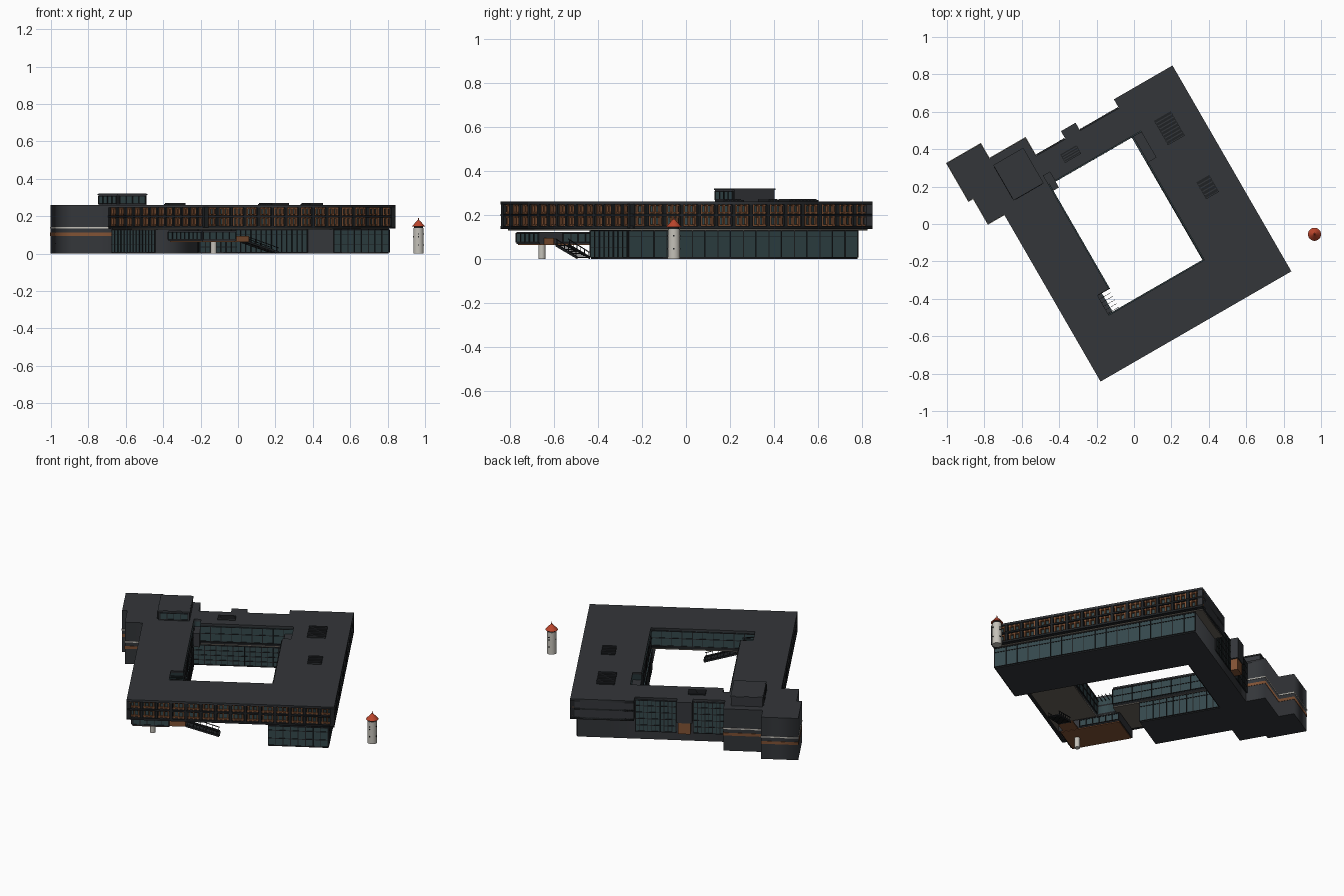
import bpy, bmesh
from math import radians, hypot, atan2
from mathutils import Matrix

if "Cube" in bpy.data.objects:
    bpy.data.objects.remove(bpy.data.objects["Cube"])

ROT = radians(30)  # building sits turned on its site; parts use local u, v


def mat(name, r, g, b):
    m = bpy.data.materials.new(name)
    m.diffuse_color = (r, g, b, 1)
    m.use_nodes = True
    m.node_tree.nodes["Principled BSDF"].inputs["Base Color"].default_value = m.diffuse_color
    return m


DARK = mat("dark_cladding", .034, .037, .042)
BLACK = mat("dark_frame", .014, .016, .018)
GLASS = mat("teal_glass", .035, .065, .072)
WOOD = mat("orange_wood", .22, .085, .035)
PALE = mat("pale_concrete", .55, .53, .48)
SOFF = mat("soffit_panel", .14, .125, .105)
RED = mat("red_roof", .5, .06, .025)


def boxes(name, items, m, shear=0):
    """items: (u0, u1, v0, v1, z0, z1); shear lowers the +u end"""
    bm = bmesh.new()
    for a, b, c, d, e, f in items:
        M = Matrix.Translation(((a+b)/2, (c+d)/2, (e+f)/2)) @ Matrix.Diagonal((b-a, d-c, f-e, 1))
        for v in bmesh.ops.create_cube(bm, size=1, matrix=M)["verts"]:
            if v.co.x > (a+b)/2:
                v.co.z -= shear
    me = bpy.data.meshes.new(name)
    bm.to_mesh(me)
    bm.free()
    o = bpy.data.objects.new(name, me)
    o.rotation_euler.z = ROT
    me.materials.append(m)
    bpy.context.collection.objects.link(o)
    return o


def prism(name, loops, z0, z1, m):
    """flat outline with holes, extruded"""
    cu = bpy.data.curves.new(name, 'CURVE')
    cu.dimensions, cu.fill_mode, cu.extrude = '2D', 'BOTH', (z1-z0)/2
    for pts in loops:
        s = cu.splines.new('POLY')
        s.points.add(len(pts)-1)
        for p, q in zip(s.points, pts):
            p.co = (q[0], q[1], 0, 1)
        s.use_cyclic_u = True
    o = bpy.data.objects.new(name, cu)
    o.location.z, o.rotation_euler.z = (z0+z1)/2, ROT
    cu.materials.append(m)
    bpy.context.collection.objects.link(o)
    bpy.ops.object.select_all(action='DESELECT')
    o.select_set(True)
    bpy.context.view_layer.objects.active = o
    bpy.ops.object.convert(target='MESH')


def strip(axis, pos, out, a, b, z0, z1):
    """box lying on the wall u=pos or v=pos, out = signed depth"""
    p, q = sorted((pos, pos+out))
    return (p, q, a, b, z0, z1) if axis == 'u' else (a, b, p, q, z0, z1)


def curtain(name, axis, pos, s, a0, a1, z0, z1, n, rails=()):
    """glass pane with mullions and rails"""
    boxes(name+"_glass", [strip(axis, pos, .003*s, a0, a1, z0, z1)], GLASS)
    w = (a1-a0)/n
    it = [strip(axis, pos, .007*s, a0+i*w-.002, a0+i*w+.002, z0, z1) for i in range(n+1)]
    it += [strip(axis, pos, .006*s, a0, a1, z-.002, z+.002) for z in (z0+.002, *rails, z1-.002)]
    boxes(name+"_mullions", it, BLACK)


def facade(name, axis, pos, s, a0, a1, n):
    """deep two storey window grid with posts and wooden reveals"""
    w = (a1-a0)/n
    posts, wood = [], []
    for i in range(n+1):
        c = min(max(a0+i*w, a0+.008), a1-.008)
        posts.append(strip(axis, pos, .024*s, c-.008, c+.008, .14, .25))
        if i < n:
            for k in (.013, w/2-.004, w-.021):
                wood.append(strip(axis, pos, .016*s, a0+i*w+k, a0+i*w+k+.008, .148, .247))
    for z in (.150, .187, .206, .239):
        wood.append(strip(axis, pos, .013*s, a0, a1, z, z+.006))
    boxes(name+"_posts", posts, BLACK)
    boxes(name+"_window_frames", wood, WOOD)


# outlines
court = [(-.36, -.355), (.23, -.355), (.23, .25), (.28, .25), (.28, .412), (-.25, .412), (-.25, .465),
         (-.29, .465), (-.29, -.233), (-.36, -.233)]
tower_blocks = [(-.272, .577), (-.272, .69), (-.495, .69), (-.495, .782), (-.705, .782), (-.705, .548),
                (-.676, .548), (-.676, .39)]
front = [(-.576, -.64), (.602, -.64), (.602, .631), (.24, .631), (.24, .577)]
roof = front + tower_blocks + [(-.576, .39)]
deck = front + [(-.3, .577), (-.3, .39), (-.576, .39)]
core = [(-.551, -.615), (.577, -.615), (.577, .62), (.245, .62), (.245, .577), (-.3, .577), (-.3, .39),
        (-.551, .39)]
lower = [(.227, -.63), (.565, -.63), (.565, .574), (-.55, .574), (-.55, -.07), (-.29, -.07),
         (-.29, .412), (.227, .412)]

# main volumes
prism("roof_slab", [roof, court], .247, .26, DARK)
prism("middle_floor_edge", [deck, court], .194, .204, BLACK)
prism("upper_floor_deck", [deck, court], .135, .148, BLACK)
prism("soffit", [core, court], .129, .135, SOFF)
prism("upper_glass_core", [core, court], .148, .247, GLASS)
prism("ground_floor", [lower], 0, .130, DARK)
prism("rear_blocks", [tower_blocks + [(-.30, .39)]], 0, .247, DARK)
boxes("rear_end_wall", [(.24, .602, .6, .631, .135, .247), (.24, .27, .577, .6, .135, .247)], DARK)


# bands around the rear blocks
def grow(d):
    return [(-.272+d, .577), (-.272+d, .69+d), (-.495+d, .69+d), (-.495+d, .782+d), (-.705-d, .782+d),
            (-.705-d, .548-d), (-.676-d, .548-d), (-.676-d, .39-d), (-.30, .39-d)]


prism("pale_band", [grow(.003)], .135, .142, PALE)
prism("orange_band", [grow(.002)], .095, .112, WOOD)

# upper facades
facade("front", 'v', -.615, -1, -.576, .602, 14)
facade("right", 'u', .577, 1, -.64, .631, 14)
facade("left", 'u', -.551, -1, -.64, .39, 12)

# ground floor glazing
curtain("right_lower", 'u', .565, 1, -.63, .574, .005, .128, 18, (.1,))
curtain("front_lower", 'v', -.63, -1, .227, .565, .005, .128, 8, (.05, .1))
curtain("left_lower", 'u', -.55, -1, -.07, .39, .005, .128, 14, (.05, .1))
curtain("court_back_lower", 'v', .412, -1, -.29, .227, .005, .128, 16, (.035, .065, .095))
curtain("court_left_lower", 'u', -.29, 1, -.07, .412, .005, .128, 12, (.1,))
curtain("court_right_lower", 'u', .227, -1, -.355, .412, .005, .128, 14, (.1,))
# courtyard upper glazing
curtain("court_back", 'v', .412, -1, -.25, .28, .15, .245, 9, (.2,))
curtain("court_front", 'v', -.355, 1, -.36, .23, .15, .245, 10, (.2,))
curtain("court_left", 'u', -.29, 1, -.233, .412, .15, .245, 11, (.2,))
curtain("court_right", 'u', .23, -1, -.355, .25, .15, .245, 11, (.2,))
boxes("court_low_roofs", [(.23, .28, .25, .412, .13, .215), (-.29, -.25, .37, .465, .13, .215)], DARK)
boxes("court_open_grille", [(-.36, -.29, -.345+.022*i, -.343+.022*i, .225, .229) for i in range(6)], BLACK)

# rear wing glazing and entrance bay
boxes("rear_wing_wall", [(-.272, .24, .57, .578, .06, .247)], DARK)
curtain("rear_left", 'v', .578, 1, -.265, -.095, .05, .245, 8, (.09, .13, .17, .21))
curtain("rear_right", 'v', .578, 1, .005, .235, .05, .245, 10, (.09, .13, .17, .21))
boxes("rear_bay", [(-.09, 0, .577, .625, .13, .26)], DARK)
boxes("rear_bay_portal", [(-.08, -.01, .577, .62, .06, .13)], WOOD)

# rooftop pieces
boxes("penthouse", [(-.49, -.313, .435, .645, .26, .32)], DARK)
curtain("penthouse_front", 'v', .435, -1, -.48, -.323, .266, .308, 4)
curtain("penthouse_left", 'u', -.49, -1, .445, .635, .266, .308, 4)
boxes("penthouse_cap", [(-.494, -.309, .431, .649, .312, .319)], DARK)
louvres, frames = [], []
for u, v, du, dv in ((.42, .349, .052, .075), (.44, -.026, .04, .052), (-.106, .493, .05, .026)):
    frames.append((u-du, u+du, v-dv, v+dv, .26, .266))
    k = max(4, int(dv/.009))
    louvres += [(u-du, u+du, v-dv+2*dv*i/k, v-dv+2*dv*i/k+.006, .266, .271) for i in range(k)]
boxes("roof_vent_bases", frames, BLACK)
boxes("roof_vent_louvres", louvres, DARK)

# raised entrance room under the overhang, landing and stair
boxes("raised_room", [(-.55, -.34, -.572, -.21, .068, .122)], DARK)
curtain("raised_room_front", 'v', -.572, -1, -.545, -.345, .074, .116, 5)
curtain("raised_room_left", 'u', -.55, -1, -.567, -.215, .074, .116, 8)
curtain("raised_room_right", 'u', -.34, 1, -.45, -.215, .074, .116, 6)
boxes("raised_room_floor", [(-.545, -.345, -.567, -.215, .063, .068)], WOOD)
boxes("stair_landing", [(-.34, -.25, -.55, -.46, .062, .07), (-.34, -.25, -.55, -.545, .07, .095)], WOOD)
boxes("stair_steps", [(-.25+.019*i, -.228+.019*i, -.535, -.475, .058-.006*i, .062-.006*i)
                      for i in range(10)], BLACK)
boxes("stair_stringers", [(-.25, -.06, v, v+.005, .056, .068) for v in (-.54, -.475)], BLACK, .056)
boxes("stair_handrails", [(-.25, -.06, v, v+.003, .088, .092) for v in (-.54, -.475)], BLACK, .06)
boxes("stair_rail_posts", [(-.24+.034*i, -.237+.034*i, v, v+.003, .06-.0105*i, .088-.0105*i)
                           for v in (-.54, -.475) for i in range(6)], BLACK)


# round pieces
def cone(name, x, y, z0, z1, r0, r1, m):
    bpy.ops.mesh.primitive_cone_add(vertices=32, radius1=r0, radius2=r1, depth=z1-z0,
                                    location=(x, y, (z0+z1)/2))
    o = bpy.context.object
    o.name = name
    o.data.materials.append(m)
    bpy.ops.object.shade_smooth_by_angle()


cone("room_pillar", -.13, -.655, 0, .066, .016, .016, PALE)
TX, TY = .965, -.055
cone("turret_wall", TX, TY, 0, .136, .028, .027, PALE)
cone("turret_neck", TX, TY, .136, .147, .024, .024, BLACK)
cone("turret_roof", TX, TY, .145, .178, .035, .006, RED)
cone("turret_finial", TX, TY, .178, .192, .004, .001, RED)
boxes_at = [(.045, 1), (.09, -1), (.105, 1)]
for i, (z, s) in enumerate(boxes_at):
    for dx, dy in ((s*.027, 0), (0, s*.027), (0, -s*.027)):
        bpy.ops.mesh.primitive_cube_add(size=.006, location=(TX+dx, TY+dy, z))
        o = bpy.context.object
        o.name = "turret_window"
        o.data.materials.append(BLACK)
